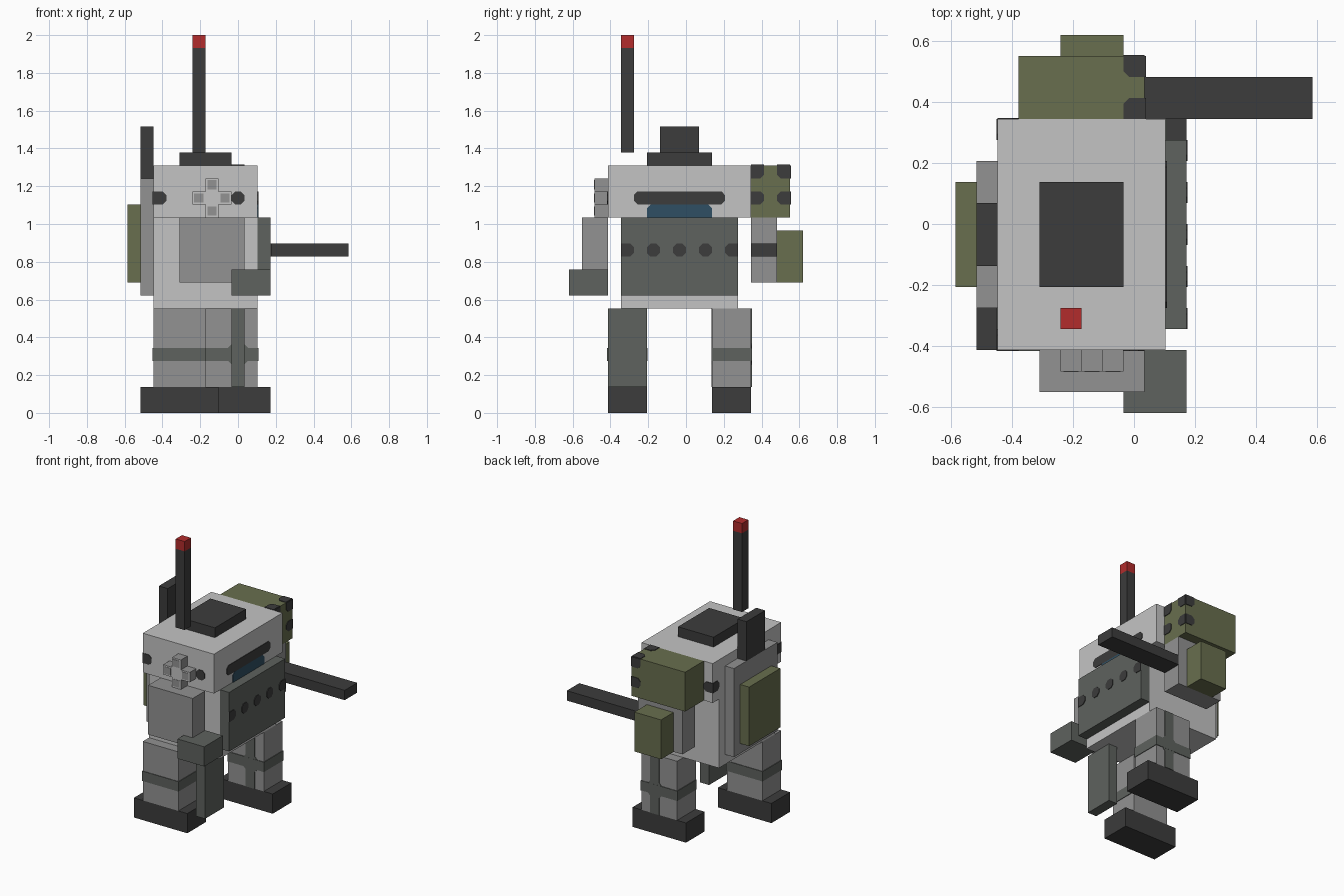
import bpy, bmesh
from mathutils import Vector

cube = bpy.data.objects.get("Cube")
if cube:
    bpy.data.objects.remove(cube, do_unlink=True)

U = 2 / 29      # size of one block
T = 0.06        # thickness of painted plates, in blocks
CUT = 0.28      # corner cut of painted plates, in blocks


def material(name, rgb):
    lin = [((c / 255 + 0.055) / 1.055) ** 2.4 for c in rgb] + [1.0]
    m = bpy.data.materials.new(name)
    m.use_nodes = True
    m.diffuse_color = lin
    bsdf = m.node_tree.nodes["Principled BSDF"]
    bsdf.inputs["Base Color"].default_value = lin
    bsdf.inputs["Roughness"].default_value = 0.8
    return m


LIGHT = material("light grey", (196, 196, 196))
GREY = material("mid grey", (146, 146, 146))
DARK = material("charcoal", (60, 60, 60))
SLATE = material("green grey", (94, 98, 94))
OLIVE = material("olive", (104, 110, 78))
BLUE = material("glass blue", (47, 79, 99))
RED = material("red", (178, 44, 44))


def finish(name, bm, mat):
    bmesh.ops.recalc_face_normals(bm, faces=bm.faces)
    bmesh.ops.scale(bm, vec=(U, U, U), verts=bm.verts)
    mesh = bpy.data.meshes.new(name)
    bm.to_mesh(mesh)
    bm.free()
    mesh.materials.append(mat)
    ob = bpy.data.objects.new(name, mesh)
    bpy.context.collection.objects.link(ob)
    return ob


def box(name, x, y, z, mat, grow=(0, 0, 0)):
    """Box from (min, max) ranges in blocks."""
    bm = bmesh.new()
    bmesh.ops.create_cube(bm, size=1)
    for v in bm.verts:
        for i, (lo, hi) in enumerate((x, y, z)):
            v.co[i] = hi + grow[i] if v.co[i] > 0 else lo - grow[i]
    return finish(name, bm, mat)


def prism(name, axis, pos, side, outline, mat, thick=T):
    """Thin plate lying on the plane axis = pos, facing side."""
    bm = bmesh.new()
    a, b = [i for i in range(3) if i != axis]
    verts = []
    for p, q in outline:
        co = Vector((0, 0, 0))
        co[axis], co[a], co[b] = pos, p, q
        verts.append(bm.verts.new(co))
    face = bm.faces.new(verts)
    new = bmesh.ops.extrude_face_region(bm, geom=[face])["geom"]
    for v in new:
        if isinstance(v, bmesh.types.BMVert):
            v.co[axis] += side * thick
    return finish(name, bm, mat)


def spot(name, axis, pos, side, a, b, bounds, mat):
    """Painted patch; corners clear of the face borders are cut off."""
    (amin, amax), (bmin, bmax) = bounds
    outline = []
    corners = [(a[0], b[0], 1, 1), (a[1], b[0], -1, 1),
               (a[1], b[1], -1, -1), (a[0], b[1], 1, -1)]
    for k, (p, q, sp, sq) in enumerate(corners):
        if p in (amin, amax) or q in (bmin, bmax):
            outline.append((p, q))
        else:
            pair = [(p, q + sq * CUT), (p + sp * CUT, q)]
            outline += pair if k % 2 == 0 else pair[::-1]
    return prism(name, axis, pos, side, outline, mat)


# Torso and head
HX, HY, HZ = (-6.5, 1.5), (-6, 5), (15, 19)
box("torso", HX, (-5, 4), (8, 15), LIGHT)
box("head", HX, HY, HZ, LIGHT)
box("roof_hatch", (-4.5, -0.5), (-3, 2), (19, 20), DARK)
box("antenna_rod", (-3.5, -2.5), (-5, -4), (20, 28), DARK)
box("antenna_tip", (-3.5, -2.5), (-5, -4), (28, 29), RED)

# Visor, window and head vents
spot("visor_strip", 0, 1.5, 1, (-4, 3), (16, 17), (HY, HZ), DARK)
spot("window", 0, 1.5, 1, (-3, 2), (15, 16), (HY, HZ), BLUE)
for y, side, tag in ((-6, -1, "front"), (5, 1, "back")):
    for i, x in enumerate((-6.5, -0.5)):
        spot(f"{tag}_vent_{i}", 1, y, side, (x, x + 1), (16, 17), (HX, HZ), DARK)
for i, y in enumerate((-6, 4)):
    spot(f"rear_vent_{i}", 0, -6.5, -1, (y, y + 1), (16, 17), (HY, HZ), DARK)

# Cross-shaped sensor with inset tips
box("sensor_bar", (-3.5, -0.5), (-7, -6), (16, 17), GREY)
box("sensor_post", (-2.5, -1.5), (-7, -6), (15, 18), GREY)
prism("sensor_face", 1, -7, -1,
      [(-3.5, 16), (-2.5, 16), (-2.5, 15), (-1.5, 15), (-1.5, 16), (-0.5, 16),
       (-0.5, 17), (-1.5, 17), (-1.5, 18), (-2.5, 18), (-2.5, 17), (-3.5, 17)],
      LIGHT, 0.03)
for i, (x, z) in enumerate(((-3, 16.5), (-1, 16.5), (-2, 15.5), (-2, 17.5))):
    box(f"sensor_tip_{i}", (x - 0.36, x + 0.36), (-7.06, -7), (z - 0.36, z + 0.36), GREY)

# Chest plate with a row of holes
PY, PZ = (-5, 4), (9, 15)
box("chest_plate", (1.5, 2.5), PY, PZ, SLATE)
for i in range(5):
    y = -5 + 2 * i
    spot(f"chest_hole_{i}", 0, 2.5, 1, (y, y + 1), (12, 13), (PY, PZ), DARK)

# Backpack
box("back_panel", (-7.5, -6.5), (-4, 3), (9, 18), GREY)
box("back_pack", (-8.5, -7.5), (-3, 2), (10, 16), OLIVE)
box("exhaust", (-7.5, -6.5), (-2, 1), (18, 22), DARK)

# Front-side arm and hand
box("front_arm", (-4.5, 0.5), (-8, -6), (10, 15), GREY)
box("front_hand", (-0.5, 2.5), (-9, -6), (9, 11), SLATE)

# Gun arm
SX, SY = (-5.5, 0.5), (5, 8)
box("gun_arm", (-4.5, 0.5), (5, 7), (10, 15), GREY)
box("gun_barrel", (0.5, 8.5), (5, 7), (12, 13), DARK)
box("ammo_box", (-3.5, -0.5), (7, 9), (10, 14), OLIVE)
box("shoulder", SX, SY, HZ, OLIVE)

# Camouflage spots on the shoulder
for i, y in enumerate((5, 7)):
    spot(f"shoulder_top_spot_{i}", 2, 19, 1, (-0.5, 0.5), (y, y + 1), (SX, SY), DARK)
    for j, z in enumerate((16, 18)):
        spot(f"shoulder_spot_{i}_{j}", 0, 0.5, 1, (y, y + 1), (z, z + 1), (SY, HZ), DARK)
for j, z in enumerate((16, 18)):
    spot(f"shoulder_back_spot_{j}", 1, 8, 1, (-0.5, 0.5), (z, z + 1), (SX, HZ), DARK)

# Legs and feet, one a step ahead of the other
for tag, x, y in (("front", -6.5, -6), ("back", -2.5, 2)):
    lx, ly = (x, x + 4), (y, y + 3)
    box(f"{tag}_leg", lx, ly, (2, 8), GREY)
    box(f"{tag}_leg_band", lx, ly, (4, 5), SLATE, (T, T, 0))
    box(f"{tag}_foot", (x - 1, x + 5), ly, (0, 2), DARK)

# Upright strap on the back leg, flared where it meets the band
box("back_leg_strap", (-0.5, 0.5), (2, 5), (2, 8), SLATE, (0, T * 0.8, 0))
for y, side, tag in ((2, -1, "inner"), (5, 1, "outer")):
    r = 1 + CUT
    prism(f"{tag}_strap_joint", 1, y, side,
          [(-r, 4.5), (0, 4.5 - r), (r, 4.5), (0, 4.5 + r)], SLATE, T * 0.6)

# Hanging guard beside the front leg
box("leg_guard", (-0.5, 0.5), (-6, -3), (2, 8), SLATE)
